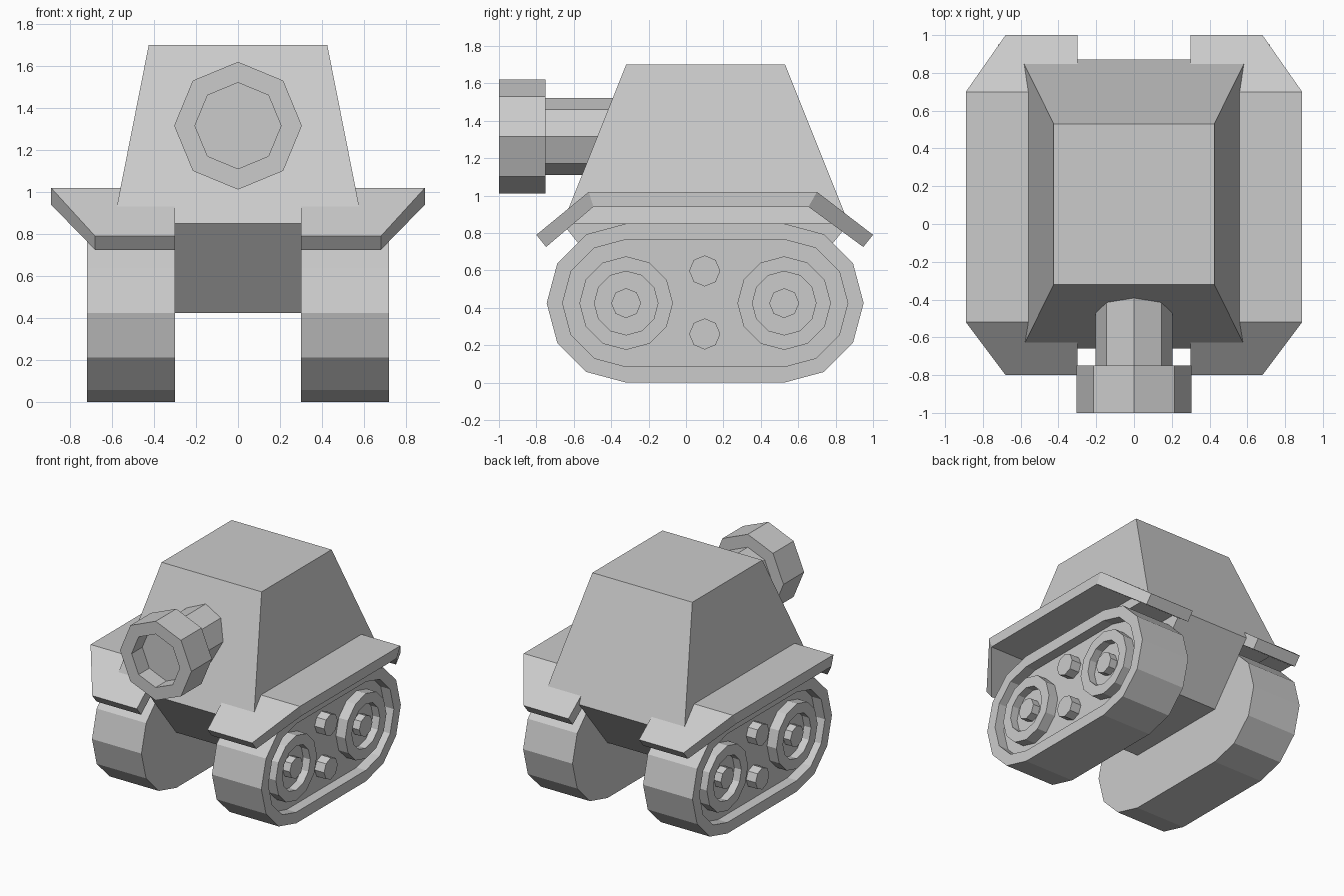
import bpy, bmesh
from math import sin, cos, pi

if "Cube" in bpy.data.objects:
    bpy.data.objects.remove(bpy.data.objects["Cube"])


def loft(name, rings, mirror=False):
    """Skin a list of equal-length point rings and cap both ends."""
    bm = bmesh.new()
    loops = [[bm.verts.new(p) for p in ring] for ring in rings]
    n = len(loops[0])
    for a, b in zip(loops, loops[1:]):
        for i in range(n):
            j = (i + 1) % n
            bm.faces.new((a[i], a[j], b[j], b[i]))
    bm.faces.new(loops[0])
    bm.faces.new(loops[-1])
    bmesh.ops.recalc_face_normals(bm, faces=bm.faces)
    mesh = bpy.data.meshes.new(name)
    bm.to_mesh(mesh)
    bm.free()
    ob = bpy.data.objects.new(name, mesh)
    bpy.context.collection.objects.link(ob)
    if mirror:
        ob.modifiers.new("mirror", 'MIRROR').use_axis[0] = True
    return ob


def disc(x, r, cy, cz, n):
    return [(x, cy + r * sin(2 * pi * i / n), cz + r * cos(2 * pi * i / n)) for i in range(n)]


def stadium(x, r):
    back = [(x, BACK + r * sin(pi * i / 6), AXLE + r * cos(pi * i / 6)) for i in range(7)]
    front = [(x, FRONT - r * sin(pi * i / 6), AXLE - r * cos(pi * i / 6)) for i in range(7)]
    return back + front


def rect(z, x, y0, y1):
    return [(-x, y0, z), (x, y0, z), (x, y1, z), (-x, y1, z)]


def octagon(y, r):
    return [(r * sin(pi * i / 4), y, 1.316 + r * cos(pi * i / 4)) for i in range(8)]


FRONT, BACK, AXLE = -0.32, 0.525, 0.425
RIM, FLOOR = 0.72, 0.64

# Tracks with a recessed outer side
loft("track", [stadium(0.30, 0.425), stadium(RIM, 0.425),
               stadium(RIM, 0.34), stadium(FLOOR, 0.34)], True)

# Dished wheels with hubs
for label, y in (("front", FRONT), ("back", BACK)):
    loft(label + "_wheel", [disc(x, r, y, AXLE, 12) for x, r in
                            ((FLOOR - 0.01, 0.25), (RIM, 0.25), (RIM, 0.17), (0.66, 0.17))], True)
    loft(label + "_hub", [disc(x, 0.08, y, AXLE, 8) for x in (0.65, RIM)], True)

# Small rollers between the wheels
for label, z in (("upper", 0.597), ("lower", 0.26)):
    loft(label + "_roller", [disc(x, 0.083, 0.10, z, 8) for x in (FLOOR - 0.01, RIM)], True)

# Wedge hull between the tracks, tapered cabin above
loft("hull", [rect(0.425, 0.30, FRONT, BACK), rect(0.85, 0.30, -0.66, 0.87)])
loft("cabin", [rect(0.85, 0.593, -0.66, 0.87), rect(1.70, 0.425, FRONT, 0.53)])

# Fenders: flat middle, tapering flaps bent down at both ends
stations = (  # outer x, top y, top z, bottom y, bottom z
    (0.68, -0.80, 0.79, -0.748, 0.725),
    (0.89, -0.52, 1.02, -0.495, 0.94),
    (0.89, 0.70, 1.02, 0.655, 0.94),
    (0.68, 1.00, 0.79, 0.948, 0.725))
loft("fender", [[(0.30, ty, tz), (x, ty, tz), (x, by, bz), (0.30, by, bz)]
                for x, ty, tz, by, bz in stations], True)

# Cannon barrel and hollow muzzle
loft("barrel", [octagon(-0.76, 0.205), octagon(-0.33, 0.205)])
loft("muzzle", [octagon(y, r) for y, r in
                ((-0.75, 0.304), (-1.0, 0.304), (-1.0, 0.205), (-0.87, 0.205))])
